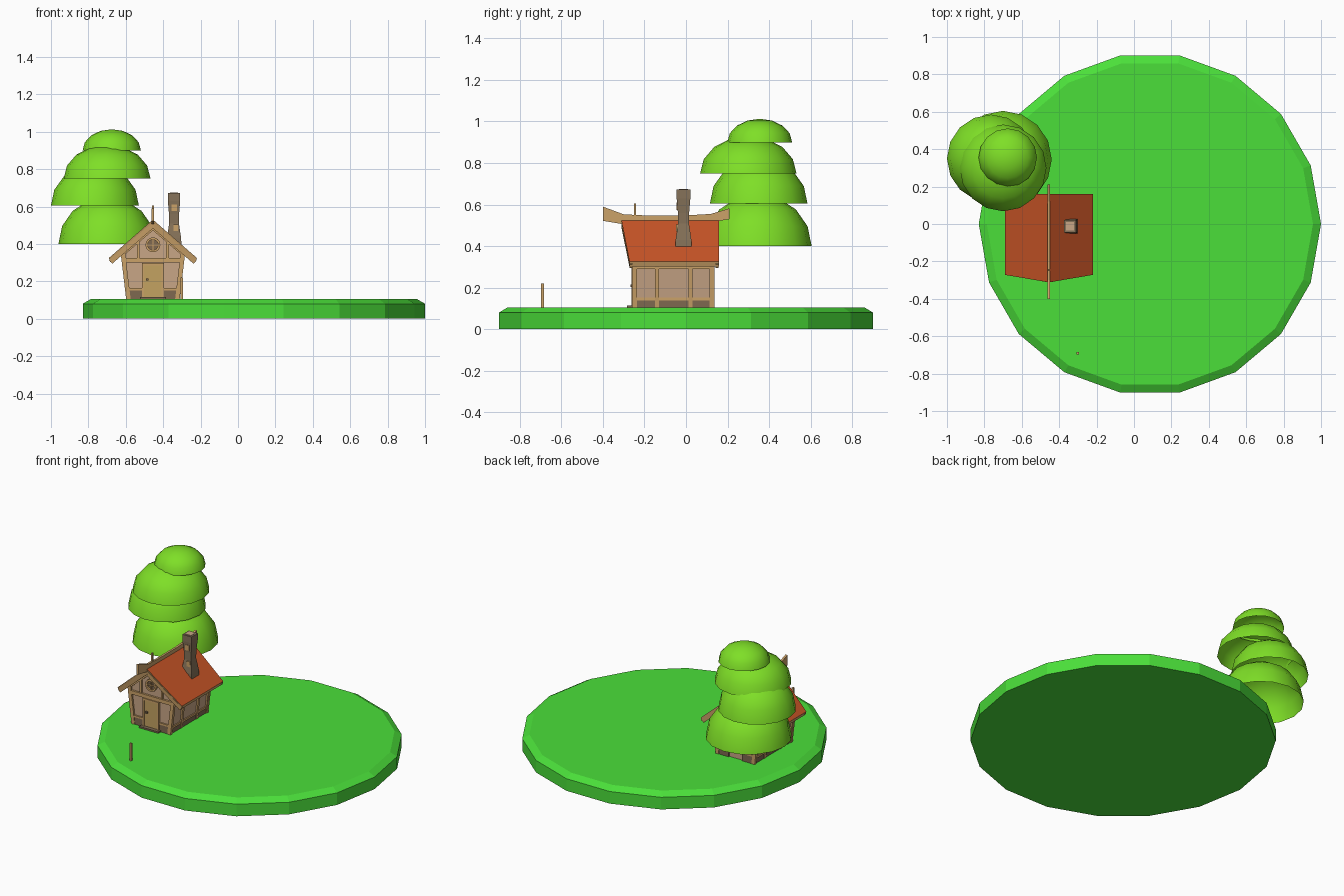
import bpy, bmesh, math
from mathutils import Vector

if "Cube" in bpy.data.objects:
    bpy.data.objects.remove(bpy.data.objects["Cube"])

def mat(name, r, g, b):
    m = bpy.data.materials.new(name)
    m.diffuse_color = (r, g, b, 1)
    m.use_nodes = True
    m.node_tree.nodes["Principled BSDF"].inputs["Base Color"].default_value = m.diffuse_color
    return m

GRASS = mat("grass green", .07, .74, .042)
LEAF = mat("leaf green", .21, .74, .02)
ROOF = mat("roof orange", .58, .09, .02)
PLASTER = mat("plaster", .58, .38, .24)
TIMBER = mat("timber", .60, .36, .14)
DOOR = mat("door wood", .55, .36, .12)
STONE = mat("dark stone", .21, .14, .08)
CHIM = mat("chimney stone", .24, .17, .10)
CX = -0.455  # house centre line

def make(name, verts, faces, *mats):
    me = bpy.data.meshes.new(name)
    me.from_pydata([tuple(v) for v in verts], [], faces)
    bm = bmesh.new()
    bm.from_mesh(me)
    bmesh.ops.recalc_face_normals(bm, faces=bm.faces)
    bm.to_mesh(me)
    bm.free()
    ob = bpy.data.objects.new(name, me)
    bpy.context.collection.objects.link(ob)
    for m in mats:
        me.materials.append(m)
    return ob

def loft(name, rings, m, caps=True):
    n = len(rings[0])
    v = [p for r in rings for p in r]
    f = [(k*n+i, k*n+(i+1) % n, (k+1)*n+(i+1) % n, (k+1)*n+i)
         for k in range(len(rings)-1) for i in range(n)]
    if caps:
        f += [tuple(range(n)), tuple(range(len(v)-n, len(v)))]
    return make(name, v, f, m)

def circle(cx, cy, r, z, n):
    return [(cx+r*math.cos(2*math.pi*i/n), cy+r*math.sin(2*math.pi*i/n), z) for i in range(n)]

def rect(cx, cy, hx, hy, z):
    return [(cx-hx, cy-hy, z), (cx+hx, cy-hy, z), (cx+hx, cy+hy, z), (cx-hx, cy+hy, z)]

def box(name, x0, x1, y0, y1, z0, z1, m):
    c, d = ((x0+x1)/2, (y0+y1)/2), ((x1-x0)/2, (y1-y0)/2)
    return loft(name, [rect(*c, *d, z0), rect(*c, *d, z1)], m)

def beam(name, p, q, w, d, m, depth_axis):
    # plank from p to q, d thick along depth_axis and w wide across it
    p, q, a = Vector(p), Vector(q), Vector(depth_axis)
    s = (q-p).cross(a).normalized()*w/2
    a = a*d/2
    return loft(name, [[e-s-a, e+s-a, e+s+a, e-s+a] for e in (p, q)], m)

def prism(name, profile, y0, y1, m):
    return loft(name, [[(CX+x, y, z) for x, z in profile] for y in (y0, y1)], m)

# Ground disc with a chamfered top edge
loft("ground", [circle(.085, 0, r, z, 18) for r, z in ((.915, 0), (.915, .08), (.872, .105))], GRASS)

# Tree foliage: four open domes
for i, (x, y, r, z, h) in enumerate([(-.70, .345, .26, .40, .25), (-.765, .35, .235, .605, .22),
                                     (-.70, .30, .232, .75, .18), (-.675, .355, .156, .90, .113)]):
    n = 16
    rings = [circle(x, y, r*math.cos(a), z+h*math.sin(a), n)
             for a in [math.radians(t) for t in (0, 22.5, 45, 67.5)]]
    v = [p for c in rings for p in c] + [(x, y, z+h)]
    f = [(k*n+j, k*n+(j+1) % n, (k+1)*n+(j+1) % n, (k+1)*n+j) for k in range(3) for j in range(n)]
    f += [(3*n+j, 3*n+(j+1) % n, 4*n) for j in range(n)]
    ob = make(f"foliage_{i+1}", v, f, LEAF)
    for p in ob.data.polygons:
        p.use_smooth = True

# House walls, wider at the top
prism("walls", [(-.13, .10), (.13, .10), (.158, .355), (0, .49), (-.158, .355)], -.248, .125, PLASTER)

# Roof slab: orange on top, timber on edges and underside
xs = [(-.235, .325), (0, .53), (.235, .325), (.228, .303), (0, .502), (-.228, .303)]
front = [-.272, -.312, -.272, -.268, -.305, -.268]
roof = loft("roof", [[(CX+x, y, z) for (x, z), y in zip(xs, front)],
                     [(CX+x, .16, z) for x, z in xs]], ROOF)
roof.data.materials.append(TIMBER)
for p in roof.data.polygons:
    p.material_index = 0 if p.normal.z > .3 else 1

# Gable boards, following the roof edges
for s in (-1, 1):
    beam("front_gable_board", (CX, -.304, .50), (CX+s*.226, -.264, .304), .026, .014, TIMBER, (0, 1, 0))
    beam("back_gable_board", (CX, .15, .50), (CX+s*.226, .15, .304), .026, .014, TIMBER, (0, 1, 0))

# Sagging ridge beam
top = [(-.40, .59), (-.30, .553), (-.2, .548), (0, .548), (.12, .555), (.21, .582)]
low = [(.21, .53), (.12, .515), (0, .505), (-.2, .505), (-.30, .505), (-.40, .522)]
loft("ridge_beam", [[(CX+x, y, z) for y, z in top+low] for x in (-.007, .007)], TIMBER)
box("roof_spike", CX-.005, CX+.005, -.25, -.24, .53, .605, TIMBER)

# Leaning side timbers, rails and stone footing
for s in (-1, 1):
    for y in (-.245, -.14, .022, .122):
        beam("wall_post", (CX+s*.131, y, .105), (CX+s*.158, y, .335), .018, .018, TIMBER, (1, 0, 0))
    for z, x in ((.145, .137), (.298, .154)):
        beam("side_rail", (CX+s*x, -.25, z), (CX+s*x, .13, z), .014, .012, TIMBER, (1, 0, 0))
    beam("side_footing", (CX+s*.133, -.245, .121), (CX+s*.133, .125, .121), .034, .008, STONE, (1, 0, 0))

# Gable-end frames, front and back
for side, y in (("front", -.252), ("back", .129)):
    Y = (0, 1, 0)
    for s in (-1, 1):
        beam(side+"_corner_post", (CX+s*.131, y, .105), (CX+s*.160, y, .35), .024, .016, TIMBER, Y)
        beam(side+"_gable_stud", (CX+s*.078, y, .32), (CX+s*.078, y, .42), .014, .012, TIMBER, Y)
        beam(side+"_low_rail", (CX+s*.055, y, .158), (CX+s*.14, y, .158), .012, .012, TIMBER, Y)
        beam(side+"_footing", (CX+s*.05, y, .129), (CX+s*.13, y, .129), .048, .010, STONE, Y)
        beam(side+"_rafter", (CX, y, .485), (CX+s*.16, y, .348), .02, .012, TIMBER, Y)
    beam(side+"_tie_beam", (CX-.155, y, .312), (CX+.155, y, .312), .024, .018, TIMBER, Y)

# Door, frame, knob and step
box("door", CX-.048, CX+.048, -.258, -.245, .112, .285, DOOR)
for s in (-1, 1):
    box("door_jamb", CX+s*.053-.006, CX+s*.053+.006, -.263, -.245, .105, .295, TIMBER)
box("door_lintel", CX-.059, CX+.059, -.263, -.245, .285, .298, TIMBER)
box("door_knob", CX-.036, CX-.024, -.268, -.257, .204, .216, STONE)
box("doorstep", CX-.07, CX+.07, -.283, -.248, .103, .115, STONE)

# Round window: dark-framed plaster pane with a cross
def ring_xz(r, y, z=.395, n=14):
    return [(CX+r*math.cos(2*math.pi*i/n), y, z+r*math.sin(2*math.pi*i/n)) for i in range(n)]
loft("window_ring", [ring_xz(.028, -.248), ring_xz(.028, -.264), ring_xz(.040, -.264),
                     ring_xz(.040, -.248)], TIMBER, caps=False)
loft("window_pane", [ring_xz(.028, -.248), ring_xz(.028, -.253)], STONE)
box("window_bar_upright", CX-.003, CX+.003, -.261, -.25, .367, .423, TIMBER)
box("window_bar_level", CX-.028, CX+.028, -.261, -.25, .392, .398, TIMBER)

# Chimney with a waist, pale stones and a pale flue top
X, Y = -.342, -.012
loft("chimney", [rect(X, Y, h, h, z) for h, z in ((.040, .38), (.038, .43), (.026, .51),
                                                 (.027, .56), (.033, .63), (.033, .672))], CHIM)
box("flue_top", X-.022, X+.022, Y-.022, Y+.022, .668, .675, PLASTER)
box("chimney_stone_high", X-.014, X+.016, Y-.034, Y-.027, .575, .61, TIMBER)
box("chimney_stone_low", X-.002, X+.022, Y-.035, Y-.027, .47, .505, TIMBER)

# Small post on the lawn
box("lawn_post", -.307, -.294, -.697, -.684, .10, .22, TIMBER)
